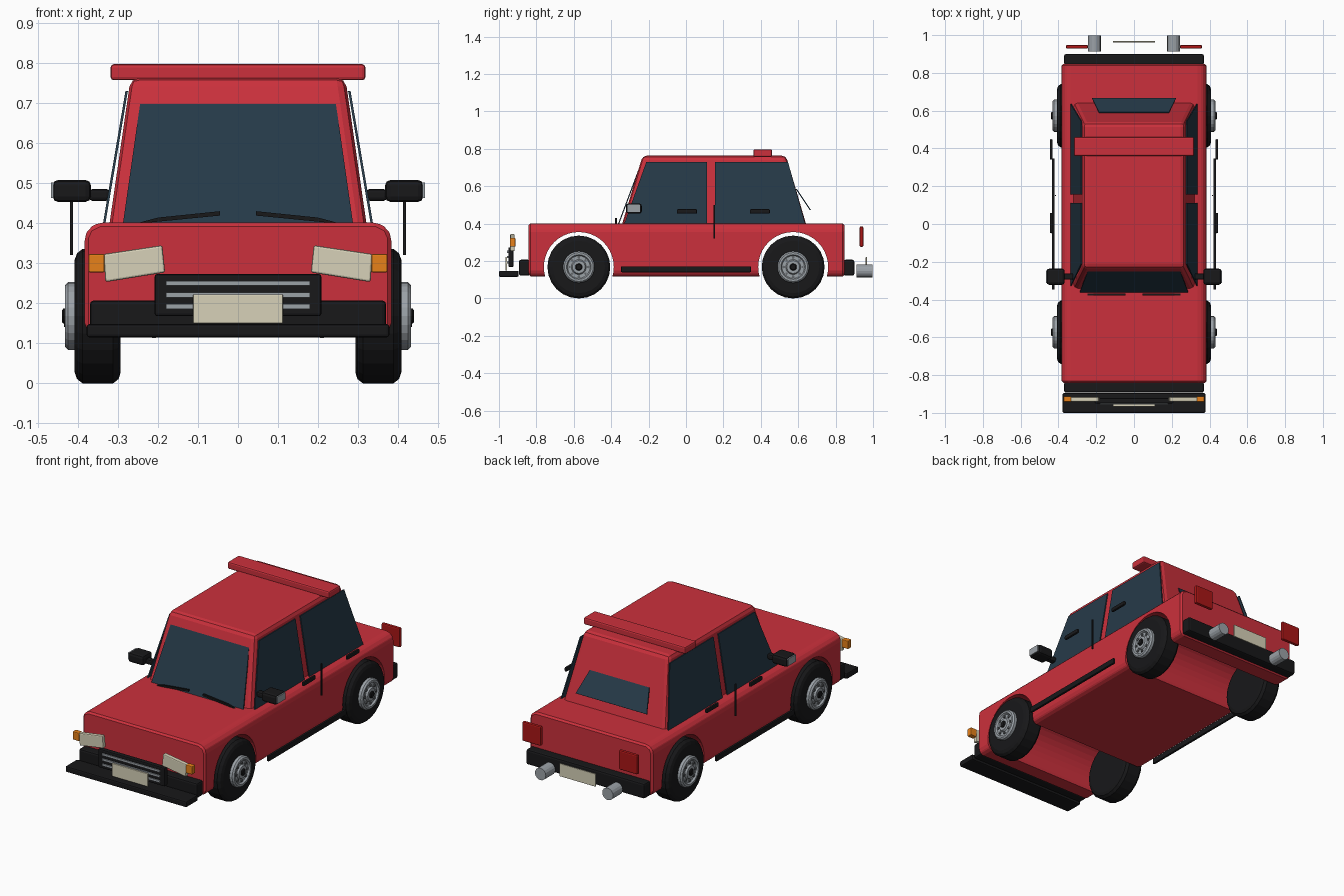
import bpy, bmesh, math
from mathutils import Vector

if "Cube" in bpy.data.objects:
    bpy.data.objects.remove(bpy.data.objects["Cube"])


def material(name, rgb):
    m = bpy.data.materials.new(name)
    m.diffuse_color = (*rgb, 1)
    m.use_nodes = True
    m.node_tree.nodes["Principled BSDF"].inputs["Base Color"].default_value = m.diffuse_color
    return m


RED = material("red paint", (0.60, 0.03, 0.045))
GLASS = material("tinted glass", (0.019, 0.042, 0.065))
BLACK = material("black trim", (0.009, 0.009, 0.010))
METAL = material("metal", (0.33, 0.36, 0.39))
RIM = material("rim", (0.13, 0.14, 0.15))
CREAM = material("cream", (0.68, 0.64, 0.48))
ORANGE = material("orange", (0.80, 0.22, 0.01))
TAIL = material("tail red", (0.40, 0.008, 0.008))


def make(name, verts, faces, mat, bevel=0, segments=2):
    bm = bmesh.new()
    vs = [bm.verts.new(v) for v in verts]
    for f in faces:
        bm.faces.new([vs[i] for i in f])
    bmesh.ops.recalc_face_normals(bm, faces=bm.faces)
    if bevel:
        bmesh.ops.bevel(bm, geom=bm.edges[:], offset=bevel, segments=segments,
                        profile=0.5, affect='EDGES', clamp_overlap=True)
    me = bpy.data.meshes.new(name)
    bm.to_mesh(me)
    bm.free()
    ob = bpy.data.objects.new(name, me)
    bpy.context.collection.objects.link(ob)
    if mat:
        me.materials.append(mat)
    return ob


def bridge(name, ring_a, ring_b, mat, bevel=0, segments=2):
    """Solid between two matching polygons."""
    n = len(ring_a)
    faces = [range(n), range(n, 2 * n)]
    faces += [(i, (i + 1) % n, n + (i + 1) % n, n + i) for i in range(n)]
    return make(name, list(ring_a) + list(ring_b), faces, mat, bevel, segments)


def box(name, x, y, z, mat, bevel=0):
    ring = lambda h: [(x[0], y[0], h), (x[1], y[0], h), (x[1], y[1], h), (x[0], y[1], h)]
    return bridge(name, ring(z[0]), ring(z[1]), mat, bevel)


def side_box(name, s, x, y, z, mat, bevel=0):
    return box(name, sorted((s * x[0], s * x[1])), y, z, mat, bevel)


def panel(name, pts, thick, mat, bevel=0):
    p = [Vector(v) for v in pts]
    n = (p[1] - p[0]).cross(p[2] - p[0]).normalized() * thick / 2
    return bridge(name, [v - n for v in p], [v + n for v in p], mat, bevel)


def lathe(name, profile, centre, axis, mat, n=24):
    """Turn (offset, radius) points around the x or y axis."""
    verts, faces = [], []
    for d, r in profile:
        for i in range(n):
            a = 2 * math.pi * i / n
            u, w = r * math.cos(a), r * math.sin(a)
            verts.append(Vector(centre) + Vector((d, u, w) if axis == 'x' else (u, d, w)))
    for k in range(len(profile) - 1):
        for i in range(n):
            j = (i + 1) % n
            faces.append((k * n + i, k * n + j, (k + 1) * n + j, (k + 1) * n + i))
    faces += [range(n), range((len(profile) - 1) * n, len(profile) * n)]
    return make(name, verts, faces, mat)


# lower body with chamfered shoulders, wheel arches cut right through
half = [(0.365, 0.118), (0.383, 0.14), (0.383, 0.365), (0.373, 0.388), (0.345, 0.402)]
section = half + [(-x, z) for x, z in reversed(half)]
body = bridge("body", [(x, -0.842, z) for x, z in section],
              [(x, 0.848, z) for x, z in section], RED, 0.01, 1)
AXLES, WZ = (-0.573, 0.573), 0.168
for y in AXLES:
    cutter = lathe("arch_cutter", [(-0.6, 0.187), (0.6, 0.187)], (0, y, WZ), 'x', None, 40)
    cutter.hide_render = True
    mod = body.modifiers.new("arch", 'BOOLEAN')
    mod.operation, mod.solver, mod.object = 'DIFFERENCE', 'EXACT', cutter
    bpy.context.view_layer.objects.active = body
    bpy.ops.object.modifier_apply(modifier=mod.name)
    bpy.data.objects.remove(cutter)

# cabin and roof bar
bridge("cabin",
       [(-0.325, -0.35, 0.37), (0.325, -0.35, 0.37), (0.325, 0.65, 0.37), (-0.325, 0.65, 0.37)],
       [(-0.268, -0.232, 0.763), (0.268, -0.232, 0.763), (0.268, 0.535, 0.763), (-0.268, 0.535, 0.763)],
       RED, 0.022)
box("roof_bar", (-0.318, 0.318), (0.36, 0.46), (0.757, 0.797), RED, 0.008)

# windscreen and rear window
panel("windscreen", [(-0.287, -0.36, 0.40), (0.287, -0.36, 0.40),
                     (0.24, -0.237, 0.728), (-0.24, -0.237, 0.728)], 0.006, GLASS)
panel("rear_window", [(-0.222, 0.665, 0.472), (0.222, 0.665, 0.472),
                      (0.185, 0.59, 0.585), (-0.185, 0.59, 0.585)], 0.006, GLASS)

# bumpers, front lip, grille and plates
for name, y in (("front_bumper", (-0.893, -0.835)), ("rear_bumper", (0.842, 0.9))):
    box(name, (-0.37, 0.37), y, (0.122, 0.207), BLACK, 0.01)
box("front_lip", (-0.378, 0.378), (-1.0, -0.895), (0.115, 0.148), BLACK, 0.007)
box("grille", (-0.208, 0.208), (-0.95, -0.922), (0.168, 0.273), BLACK, 0.006)
for z in (0.192, 0.221, 0.25):
    box("grille_bar", (-0.18, 0.18), (-0.956, -0.945), (z - 0.006, z + 0.006), METAL)
box("front_plate", (-0.112, 0.112), (-0.966, -0.956), (0.15, 0.222), CREAM, 0.002)
box("rear_plate", (-0.112, 0.112), (0.961, 0.968), (0.15, 0.222), CREAM, 0.002)

for s in (-1, 1):
    # side windows
    for name, y in (("front_side_window", (-0.33, 0.112, 0.112, -0.212)),
                    ("rear_side_window", (0.155, 0.637, 0.545, 0.155))):
        panel(name, [(s * x, v, z) for x, v, z in
                     zip((0.334, 0.334, 0.278, 0.278), y, (0.4, 0.4, 0.73, 0.73))], 0.006, GLASS)

    # headlights and indicators
    panel("headlight", [(s * x, -0.928, z) for x, z in
                        ((0.336, 0.323), (0.189, 0.345), (0.182, 0.277), (0.331, 0.253))],
          0.024, CREAM, 0.005)
    side_box("indicator", s, (0.333, 0.373), (-0.942, -0.912), (0.277, 0.323), ORANGE, 0.004)

    # tail lights and exhausts
    side_box("tail_light", s, (0.243, 0.36), (0.928, 0.948), (0.275, 0.385), TAIL, 0.007)
    lathe("exhaust", [(-0.043, 0.034), (0.043, 0.034)], (s * 0.21, 0.955, 0.147), 'y', METAL, 16)

    # wipers
    panel("wiper", [(s * x, -0.374, z) for x, z in
                    ((0.26, 0.398), (0.045, 0.419), (0.045, 0.43), (0.2, 0.414))], 0.01, BLACK)

    # door mirrors
    side_box("mirror_shell", s, (0.367, 0.463), (-0.322, -0.236), (0.453, 0.508), BLACK, 0.014)
    side_box("mirror_arm", s, (0.32, 0.372), (-0.295, -0.262), (0.456, 0.485), BLACK, 0.008)
    side_box("mirror_glass", s, (0.46, 0.467), (-0.313, -0.245), (0.463, 0.502), METAL)

    # door handles, door seam and side skirt
    for y in (0.005, 0.395):
        side_box("door_handle", s, (0.431, 0.446), (y - 0.054, y + 0.054), (0.453, 0.477), BLACK, 0.006)
    side_box("door_seam", s, (0.412, 0.419), (0.147, 0.154), (0.32, 0.5), BLACK)
    side_box("side_skirt", s, (0.421, 0.435), (-0.347, 0.347), (0.14, 0.172), BLACK, 0.004)

    # wheels: tyre, stepped rim, bolts and cap
    for y in AXLES:
        c = (0, y, WZ)
        tyre = [(0.293, 0.14), (0.298, 0.157), (0.312, 0.168), (0.388, 0.168), (0.402, 0.157), (0.408, 0.14)]
        rim = [(0.39, 0.085), (0.424, 0.085), (0.432, 0.077), (0.432, 0.066),
               (0.422, 0.06), (0.422, 0.04), (0.432, 0.034)]
        lathe("tyre", [(s * d, r) for d, r in tyre], c, 'x', BLACK)
        lathe("rim", [(s * d, r) for d, r in rim], c, 'x', METAL)
        lathe("wheel_cap", [(s * 0.42, 0.019), (s * 0.436, 0.019), (s * 0.44, 0.014)], c, 'x', BLACK, 12)
        for i in range(8):
            a = math.tau * i / 8
            lathe("wheel_bolt", [(s * 0.415, 0.007), (s * 0.428, 0.007)],
                  (0, y + 0.05 * math.cos(a), WZ + 0.05 * math.sin(a)), 'x', RIM, 8)
